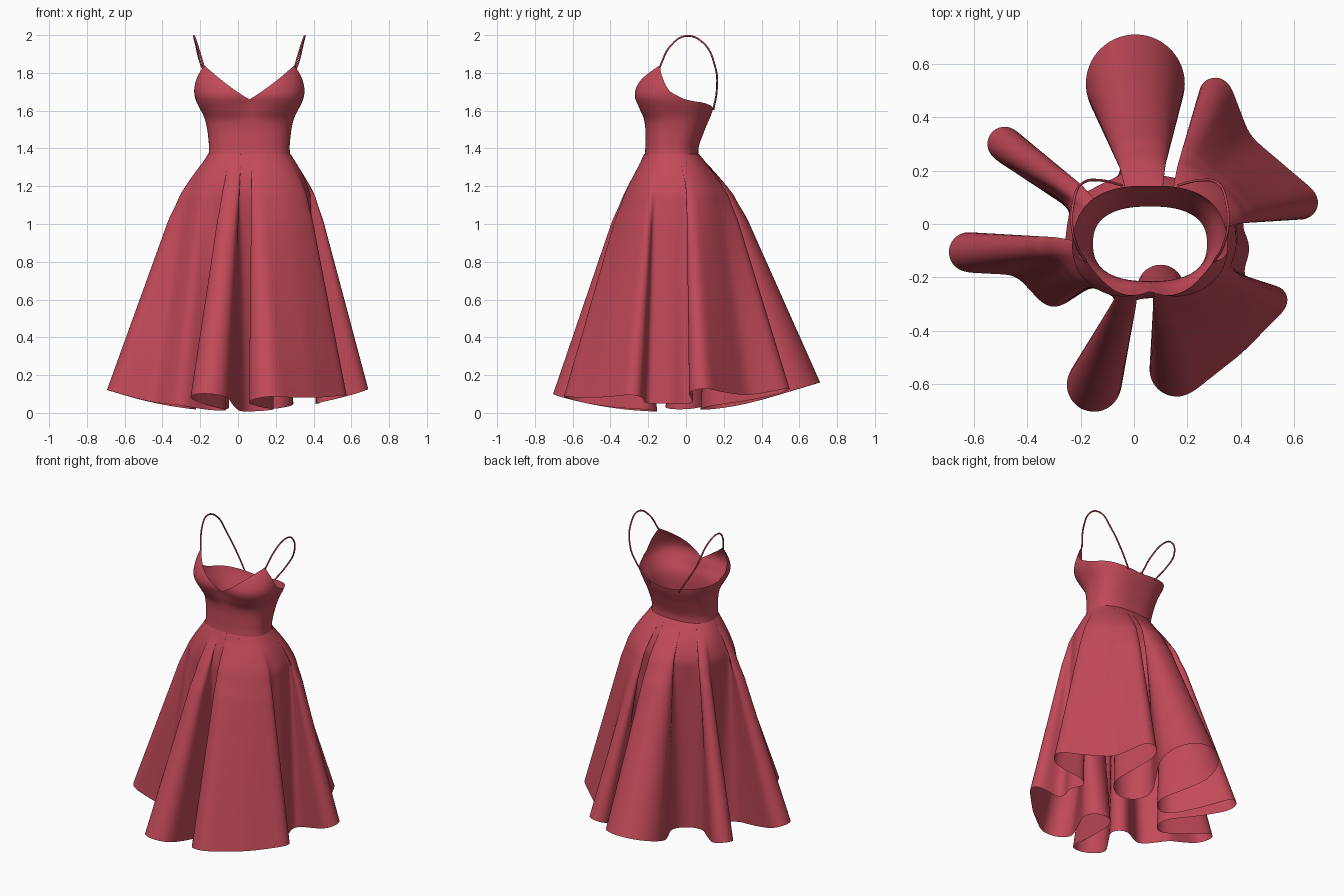
import bpy
import math
from mathutils import Vector

if "Cube" in bpy.data.objects:
    bpy.data.objects.remove(bpy.data.objects["Cube"], do_unlink=True)

# One cloth colour
cloth = bpy.data.materials.new("rose_red_cloth")
cloth.use_nodes = True
colour = (0.54, 0.068, 0.098, 1)
cloth.diffuse_color = colour
cloth.node_tree.nodes["Principled BSDF"].inputs["Base Color"].default_value = colour

MID_X = 0.06
MID_Y = -0.05
WAIST_Z = 1.37
HIP_Z = 1.15
FOLD_Z = 1.33


def smooth_lookup(points, x):
    """Cubic interpolation through (x, value) pairs."""
    def slope(i):
        a, b = points[max(i - 1, 0)], points[min(i + 1, len(points) - 1)]
        return (b[1] - a[1]) / (b[0] - a[0])
    x = min(max(x, points[0][0]), points[-1][0])
    i = 0
    while i < len(points) - 2 and x > points[i + 1][0]:
        i += 1
    (x0, y0), (x1, y1) = points[i], points[i + 1]
    h = x1 - x0
    t = (x - x0) / h
    blend = t * t * (3 - 2 * t)
    ease_in = t * (1 - t) ** 2
    ease_out = t * t * (t - 1)
    return y0 + (y1 - y0) * blend + h * (ease_in * slope(i) + ease_out * slope(i + 1))


def oval(angle, half_width, front, back, squareness=0.8):
    """Point on a rounded-square ring; angle 0 is the front, then towards +x."""
    s, c = math.sin(angle), math.cos(angle)
    x = math.copysign(abs(s) ** squareness, s) * half_width
    y = -math.copysign(abs(c) ** squareness, c) * (back - front) / 2
    return Vector((MID_X + x, (front + back) / 2 + y))


def sheet(name, rows):
    """Skin a stack of closed rings, listed from bottom to top, anticlockwise."""
    n = len(rows[0])
    verts = [p for row in rows for p in row]
    faces = []
    for r in range(len(rows) - 1):
        for i in range(n):
            j = (i + 1) % n
            faces.append((r * n + i, r * n + j, (r + 1) * n + j, (r + 1) * n + i))
    mesh = bpy.data.meshes.new(name)
    mesh.from_pydata(verts, [], faces)
    mesh.materials.append(cloth)
    mesh.shade_smooth()
    obj = bpy.data.objects.new(name, mesh)
    bpy.context.collection.objects.link(obj)


# Bodice: half width, front and back depth by height, and neckline height by angle
WIDTH = [(1.35, 0.217), (1.42, 0.214), (1.55, 0.234), (1.68, 0.29), (1.84, 0.28)]
FRONT = [(1.35, -0.22), (1.42, -0.215), (1.54, -0.22), (1.61, -0.255), (1.68, -0.283),
         (1.75, -0.262), (1.84, -0.2)]
BACK = [(1.35, 0.066), (1.41, 0.068), (1.5, 0.1), (1.62, 0.145), (1.84, 0.15)]
SIDE_RIM = [(55, 1.84), (66, 1.8), (75, 1.765), (81, 1.735), (90, 1.69), (102, 1.66),
            (135, 1.64), (180, 1.61)]


def rim_height(angle):
    a = math.degrees(abs(angle))
    if a < 55:
        across = (math.sin(abs(angle)) / math.sin(math.radians(55))) ** 0.8
        return 1.66 + 0.18 * across ** 1.1
    return smooth_lookup(SIDE_RIM, a)


def bodice_point(angle, v):
    z = 1.35 + (rim_height(angle) - 1.35) * v
    p = oval(angle, smooth_lookup(WIDTH, z), smooth_lookup(FRONT, z), smooth_lookup(BACK, z))
    # shallow hollow between the cups
    hollow = max(0, 1 - abs(angle) / 0.5) ** 2
    p.y += 0.025 * hollow * min(max((z - 1.54) / 0.1, 0), 1)
    return (p.x, p.y, z)


COLUMNS = 144
angles = [-math.pi + math.tau * i / COLUMNS for i in range(COLUMNS)]
sheet("bodice", [[bodice_point(a, k / 32) for a in angles] for k in range(33)])

# Hem: a belt wound around discs; positive radius = outer fold, negative = inner fold
FOLDS = [
    (0.005, 0.525, 0.187), (0.17, 0.2, -0.125),
    (0.305, 0.487, 0.065), (0.56, 0.42, -0.15), (0.627, 0.08, 0.066),
    (0.445, 0, -0.04), (0.38, -0.09, 0.055), (0.445, -0.185, -0.035),
    (0.522, -0.285, 0.057), (0.56, -0.64, -0.22), (0.16, -0.545, 0.104), (0.1, -0.24, -0.09),
    (-0.15, -0.602, 0.104), (-0.12, -0.28, -0.06),
    (-0.3, -0.245, 0.068), (-0.47, -0.25, -0.06), (-0.62, -0.105, 0.077), (-0.32, -0.01, -0.1),
    (-0.485, 0.3, 0.068), (-0.15, 0.2, -0.105),
]


def belt(discs):
    count = len(discs)
    headings = []
    for i, (x, y, r) in enumerate(discs):
        x2, y2, r2 = discs[(i + 1) % count]
        lean = (r2 - r) / math.hypot(x2 - x, y2 - y)
        headings.append(math.atan2(y2 - y, x2 - x) + math.asin(max(-1, min(1, lean))))
    path = []
    for i, (x, y, r) in enumerate(discs):
        sign = math.copysign(1, r)
        turn = (sign * (headings[i - 1] - headings[i])) % math.tau
        if turn > 5.5:
            turn = 0
        for k in range(25):
            h = headings[i - 1] - sign * turn * k / 24
            path.append(Vector((x - r * math.sin(h), y + r * math.cos(h))))
    return path


def resample(path, count):
    """Even spacing around a closed path."""
    ring = path + path[:1]
    lengths = [(b - a).length for a, b in zip(ring, ring[1:])]
    step = sum(lengths) / count
    out, seg, start = [], 0, 0.0
    for i in range(count):
        while seg < len(lengths) - 1 and start + lengths[seg] < i * step:
            start += lengths[seg]
            seg += 1
        t = (i * step - start) / max(lengths[seg], 1e-9)
        out.append(ring[seg].lerp(ring[seg + 1], min(max(t, 0), 1)))
    return out


def soften(values, reach, passes):
    """Running average around a closed loop."""
    n = len(values)
    for _ in range(passes):
        windows = [[values[(i + k) % n] for k in range(-reach, reach + 1)] for i in range(n)]
        values = [sum(w[1:], w[0]) / len(w) for w in windows]
    return values


def hip_direction(p):
    """Ring angle whose hip point lies straight inwards from a hem point."""
    x, y = p.x - MID_X, MID_Y - p.y
    return math.atan2(math.copysign(abs(x / 0.32) ** 1.1, x),
                      math.copysign(abs(y / 0.24) ** 1.1, y))


N = 560
hem = soften(resample(belt(FOLDS), N), 2, 1)
hem.reverse()

# Match each hem point with a place around the hips, so folds start as narrow pleats
turns, previous = [], 0
for p in hem:
    a = hip_direction(p)
    if turns:
        a += math.tau * round((previous - a) / math.tau)
    turns.append(a)
    previous = a
drift = soften([a - math.tau * i / N for i, a in enumerate(turns)], 5, 3)
hip_angles = [d + math.tau * i / N for i, d in enumerate(drift)]


def skirt_point(i, t):
    e = hem[i]
    hem_z = 0.008 + 0.24 * e.length_squared + 0.045 * e.y
    z = WAIST_Z + (hem_z - WAIST_Z) * t
    s = min((WAIST_Z - z) / (WAIST_Z - HIP_Z), 1)
    k = 1.5 * s - 0.5 * s * s
    base = oval(hip_angles[i], 0.218 + 0.1 * k, -0.222 - 0.067 * k, 0.07 + 0.12 * k,
                0.8 + 0.1 * k)
    drop = max(0, (FOLD_Z - z) / (FOLD_Z - hem_z))
    p = base.lerp(e, drop * min(1, 0.5 + 2 * drop))
    return (p.x, p.y, z)


# Skirt rows are closer together around the hips
ROWS = 44
sheet("skirt", [[skirt_point(i, (1 - k / ROWS) ** 1.4) for i in range(N)]
                for k in range(ROWS + 1)])

# Shoulder straps, mirrored about the middle of the bodice
STRAP = [(0.24, -0.14, 1.83), (0.275, -0.08, 1.945), (0.293, 0, 1.995), (0.285, 0.09, 1.96),
         (0.25, 0.155, 1.83), (0.18, 0.163, 1.71), (0.105, 0.145, 1.605)]
for side, name in ((1, "left_strap"), (-1, "right_strap")):
    curve = bpy.data.curves.new(name, "CURVE")
    curve.dimensions = "3D"
    curve.bevel_depth = 0.005
    curve.bevel_resolution = 2
    curve.use_fill_caps = True
    spline = curve.splines.new("BEZIER")
    spline.bezier_points.add(len(STRAP) - 1)
    for point, (x, y, z) in zip(spline.bezier_points, STRAP):
        point.co = (MID_X + side * x, y, z)
        point.handle_left_type = point.handle_right_type = "AUTO"
    curve.materials.append(cloth)
    bpy.context.collection.objects.link(bpy.data.objects.new(name, curve))
